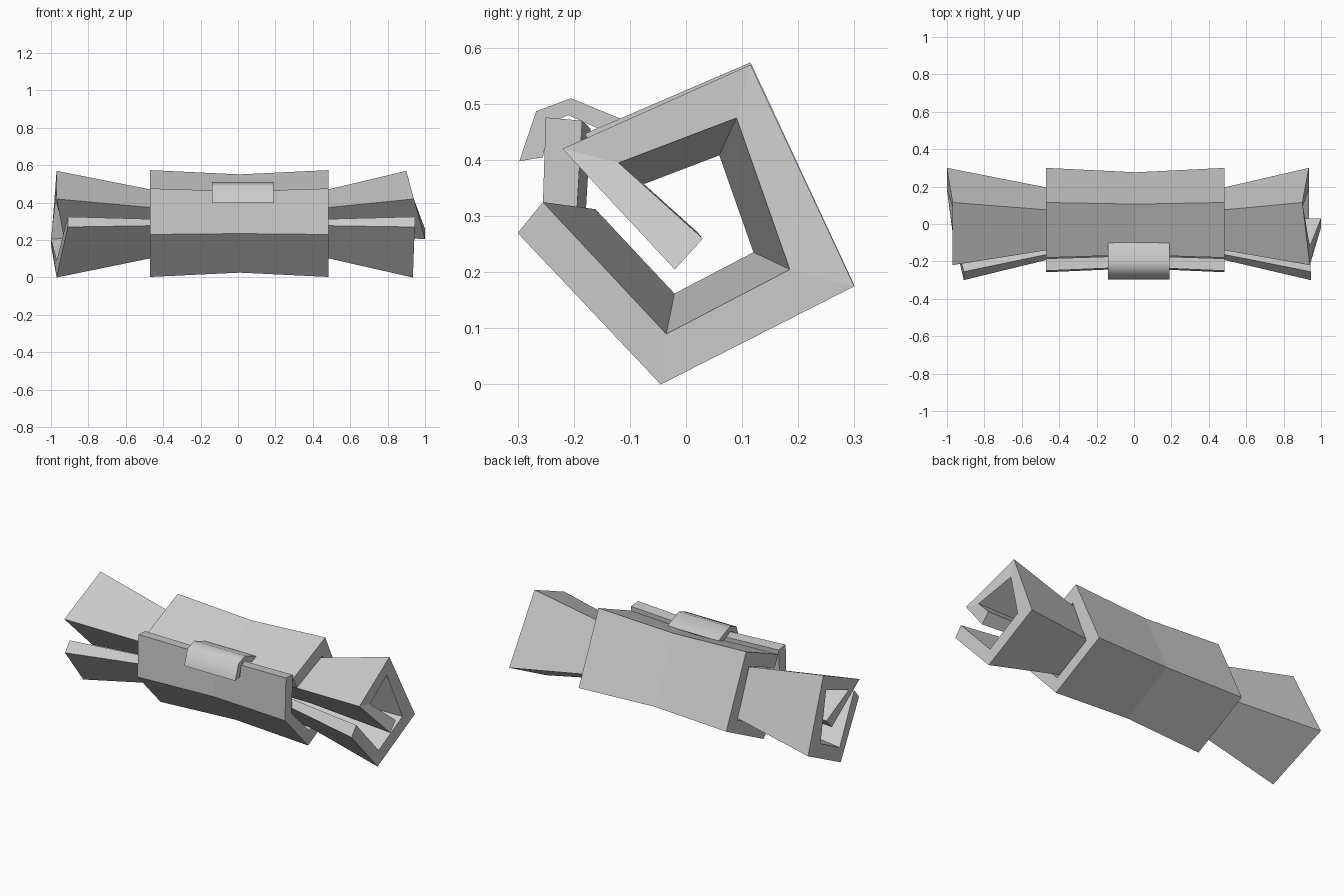
import bpy, bmesh

cube = bpy.data.objects.get("Cube")
if cube:
    bpy.data.objects.remove(cube)

grey = bpy.data.materials.new("light grey")
grey.use_nodes = True
colour = (0.6, 0.6, 0.6, 1)
grey.diffuse_color = colour
grey.node_tree.nodes["Principled BSDF"].inputs["Base Color"].default_value = colour

AXIS_Y, AXIS_Z = 0.005, 0.29


def section(profile, xs, scale=1.0):
    """Place a (y, z) profile at given x positions, scaled about the long axis."""
    if not isinstance(xs, list):
        xs = [xs] * len(profile)
    return [(x, AXIS_Y + (y - AXIS_Y) * scale, AXIS_Z + (z - AXIS_Z) * scale)
            for x, (y, z) in zip(xs, profile)]


def folded_sheet(name, outer, inner, stations):
    """Loft a thick open strip through stations of (x positions, scale)."""
    bm = bmesh.new()
    rings = []
    for xs, scale in stations:
        rings.append([[bm.verts.new(p) for p in section(side, xs, scale)]
                      for side in (outer, inner)])
    n = len(outer)
    for a, b in zip(rings, rings[1:]):
        for s in range(2):
            for i in range(n - 1):
                bm.faces.new((a[s][i], a[s][i + 1], b[s][i + 1], b[s][i]))
        for i in (0, n - 1):
            bm.faces.new((a[0][i], a[1][i], b[1][i], b[0][i]))
    for o, q in (rings[0], rings[-1]):
        for i in range(n - 1):
            bm.faces.new((o[i], o[i + 1], q[i + 1], q[i]))
    bmesh.ops.recalc_face_normals(bm, faces=bm.faces)
    mesh = bpy.data.meshes.new(name)
    bm.to_mesh(mesh)
    bm.free()
    mesh.materials.append(grey)
    obj = bpy.data.objects.new(name, mesh)
    bpy.context.collection.objects.link(obj)
    return obj


# Inner curled sheet with both flared ends
curl_outer = [(-0.30, 0.27), (-0.045, 0.0), (0.30, 0.175),
              (0.115, 0.57), (-0.22, 0.42), (-0.02, 0.205)]
curl_inner = [(-0.255, 0.325), (-0.035, 0.09), (0.185, 0.205),
              (0.09, 0.475), (-0.12, 0.395), (0.03, 0.26)]
left_end = [0.945, 0.935, 0.935, 0.90, 0.94, 1.0]
right_end = [-0.91, -0.97, -1.0, -0.97, -0.97, -0.93]
folded_sheet("flared_curl", curl_outer, curl_inner,
             [(right_end, 1), (-0.46, 0.64), (0.475, 0.64), (left_end, 1)])

# Waisted middle wrapper with an upright front lip
wrap_outer = [(-0.25, 0.476), (-0.258, 0.23), (-0.045, 0.003),
              (0.30, 0.177), (0.115, 0.574), (-0.18, 0.447)]
wrap_inner = [(-0.185, 0.47), (-0.198, 0.25), (-0.035, 0.088),
              (0.195, 0.205), (0.088, 0.477), (-0.15, 0.38)]
folded_sheet("middle_wrapper", wrap_outer, wrap_inner,
             [(-0.47, 1), (0.01, 0.92), (0.485, 1)])

# Rounded clasp hooked over the lip
clasp_outer = [(-0.297, 0.398), (-0.267, 0.487), (-0.205, 0.51), (-0.10, 0.467)]
clasp_inner = [(-0.255, 0.405), (-0.243, 0.465), (-0.21, 0.48), (-0.12, 0.44)]
clasp = folded_sheet("clasp", clasp_outer, clasp_inner, [(-0.14, 1), (0.19, 1)])
bpy.ops.object.select_all(action="DESELECT")
clasp.select_set(True)
bpy.context.view_layer.objects.active = clasp
bpy.ops.object.shade_smooth_by_angle(angle=1.05)
